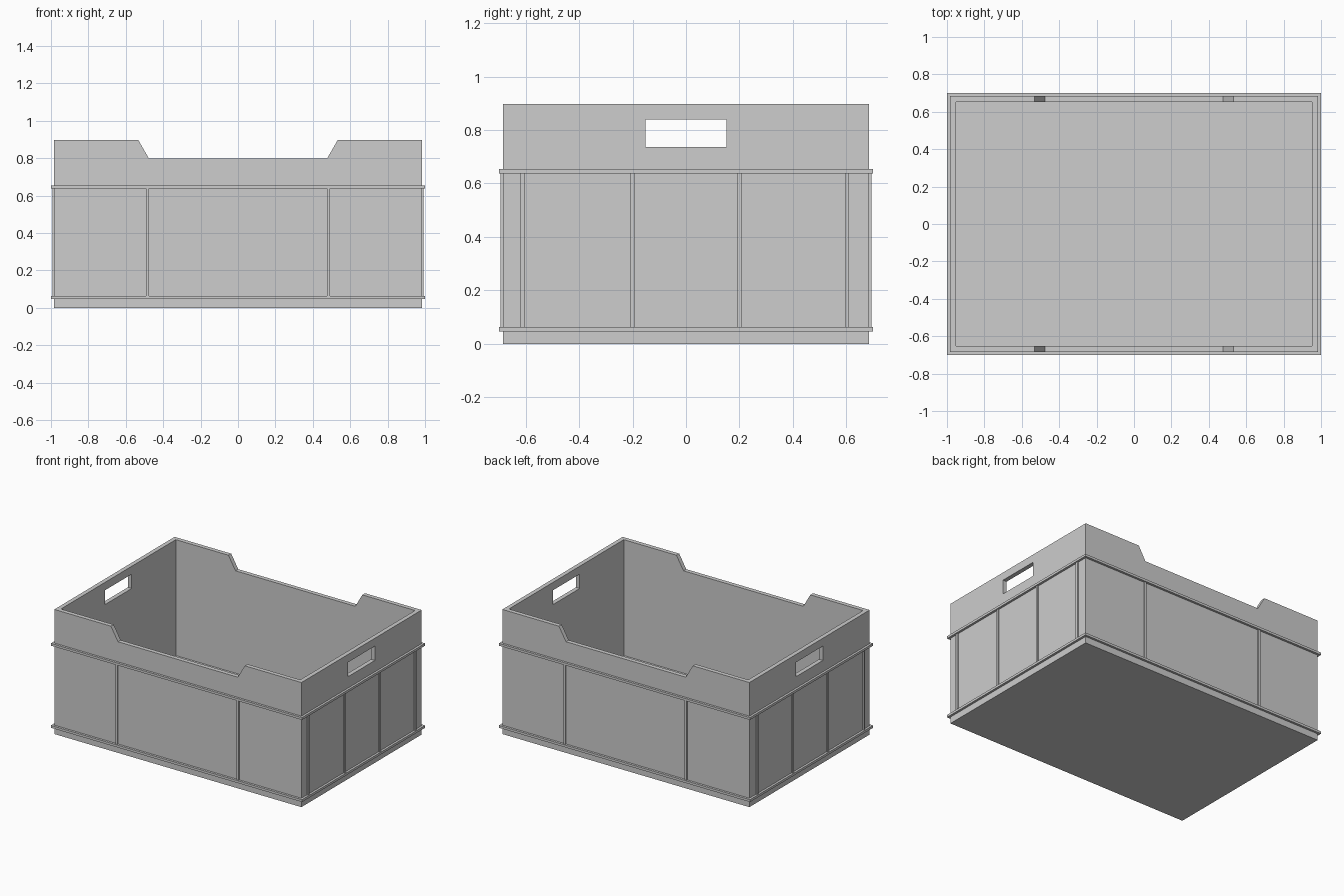
import bpy
import bmesh

cube = bpy.data.objects.get("Cube")
if cube:
    bpy.data.objects.remove(cube, do_unlink=True)

GREY = (0.61, 0.61, 0.61, 1)
grey = bpy.data.materials.new("crate_grey")
grey.use_nodes = True
grey.diffuse_color = GREY
grey.node_tree.nodes["Principled BSDF"].inputs["Base Color"].default_value = GREY

# Main sizes: half width, half depth, height, wall and floor thickness
HX, HY, H, WALL, FLOOR = 0.984, 0.684, 0.897, 0.031, 0.063


def finish(name, bm):
    bmesh.ops.recalc_face_normals(bm, faces=bm.faces)
    mesh = bpy.data.meshes.new(name)
    bm.to_mesh(mesh)
    bm.free()
    mesh.materials.append(grey)
    ob = bpy.data.objects.new(name, mesh)
    bpy.context.collection.objects.link(ob)
    return ob


def box(name, low, high):
    bm = bmesh.new()
    bmesh.ops.create_cube(bm, size=1)
    for v in bm.verts:
        v.co = [(a + b) / 2 + c * (b - a) for a, b, c in zip(low, high, v.co)]
    return finish(name, bm)


def prism(name, outline, half_depth):
    """Extrude an x-z outline along y, centred on y = 0."""
    bm = bmesh.new()
    face = bm.faces.new([bm.verts.new((x, -half_depth, z)) for x, z in outline])
    side = bmesh.ops.extrude_face_region(bm, geom=[face])["geom"]
    verts = [g for g in side if isinstance(g, bmesh.types.BMVert)]
    bmesh.ops.translate(bm, verts=verts, vec=(0, 2 * half_depth, 0))
    return finish(name, bm)


def cut(target, cutter):
    cutter.hide_render = True
    mod = target.modifiers.new(cutter.name, "BOOLEAN")
    mod.object = cutter
    mod.solver = "EXACT"
    bpy.context.view_layer.objects.active = target
    bpy.ops.object.modifier_apply(modifier=mod.name)
    bpy.data.objects.remove(cutter, do_unlink=True)


# Crate body: notched profile, hollowed, with a hand hole through each end
outline = [(-HX, 0), (HX, 0), (HX, H), (0.533, H), (0.477, 0.8),
           (-0.477, 0.8), (-0.533, H), (-HX, H)]
body = prism("crate_body", outline, HY)
cut(body, box("cavity_cutter", (WALL - HX, WALL - HY, FLOOR), (HX - WALL, HY - WALL, H + 1)))
cut(body, box("handle_cutter", (-2, -0.152, 0.737), (2, 0.152, 0.84)))


# Bands running around the outside
def band(name, low, high):
    ring = box(name, (-1, -0.7, low), (1, 0.7, high))
    cut(ring, box("band_cutter", (-HX, -HY, low - 1), (HX, HY, high + 1)))


Z0, Z1 = 0.064, 0.638
band("lower_band", 0.047, Z0)
band("upper_band", Z1, 0.655)

# Upright ribs between the bands, on all four walls
RIB, OUT = 0.008, 0.009
for sign, end in ((-1, "front"), (1, "back")):
    y0, y1 = sorted((sign * HY, sign * (HY + OUT)))
    for x in (-0.483, 0.483):
        box(end + "_rib", (x - RIB, y0, Z0), (x + RIB, y1, Z1))
for sign, end in ((-1, "right"), (1, "left")):
    x0, x1 = sorted((sign * HX, sign * (HX + OUT)))
    for y in (-0.612, -0.2, 0.2, 0.602):
        box(end + "_rib", (x0, y - RIB, Z0), (x1, y + RIB, Z1))
